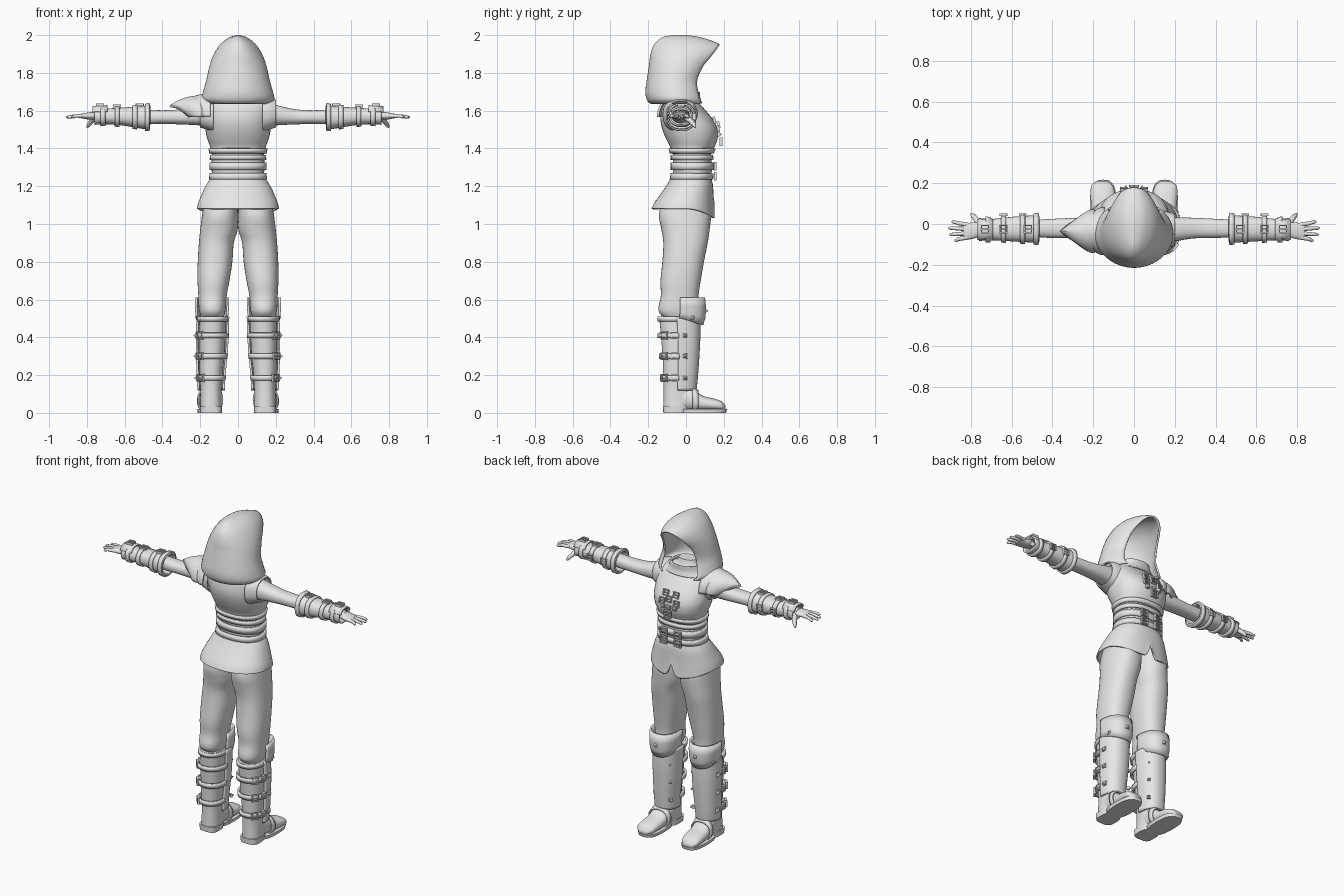
import bpy, bmesh, math
from mathutils import Vector, Matrix

cube = bpy.data.objects.get("Cube")
if cube:
    bpy.data.objects.remove(cube)

grey = bpy.data.materials.new("plain_grey")
grey.use_nodes = True
grey.diffuse_color = (0.8, 0.8, 0.8, 1)
grey.node_tree.nodes["Principled BSDF"].inputs["Base Color"].default_value = (0.8, 0.8, 0.8, 1)


def finish(name, bm, mirror=False, thick=0, angle=40):
    bmesh.ops.remove_doubles(bm, verts=bm.verts, dist=1e-5)
    bmesh.ops.recalc_face_normals(bm, faces=bm.faces)
    me = bpy.data.meshes.new(name)
    bm.to_mesh(me)
    bm.free()
    me.materials.append(grey)
    me.polygons.foreach_set("use_smooth", [True] * len(me.polygons))
    me.set_sharp_from_angle(angle=math.radians(angle))
    ob = bpy.data.objects.new(name, me)
    bpy.context.collection.objects.link(ob)
    if thick:
        mod = ob.modifiers.new("thickness", 'SOLIDIFY')
        mod.thickness = thick
        mod.offset = 0
    if mirror:
        mod = ob.modifiers.new("mirror", 'MIRROR')
        mod.use_mirror_merge = False
    return ob


def skin(bm, rows, closed=True, caps=True):
    """Skin a list of point rows with quads."""
    vs = [[bm.verts.new(p) for p in row] for row in rows]
    n = len(rows[0])
    for a, b in zip(vs, vs[1:]):
        for i in range(n if closed else n - 1):
            j = (i + 1) % n
            bm.faces.new((a[i], a[j], b[j], b[i]))
    if caps and closed:
        bm.faces.new(vs[0])
        bm.faces.new(vs[-1])


def smooth(table, k=4):
    """Resample table rows with a Catmull-Rom spline."""
    t = [table[0]] + list(table) + [table[-1]]
    out = []
    for i in range(1, len(t) - 2):
        for s in range(k):
            u = s / k
            out.append([0.5 * (2 * b + (c - a) * u + (2 * a - 5 * b + 4 * c - d) * u * u
                               + (3 * b - a - 3 * c + d) * u ** 3)
                        for a, b, c, d in zip(*t[i - 1:i + 3])])
    return out + [list(table[-1])]


def oval(row, axis='z', p=2.3, n=40, arc=None, grow=0):
    """Superellipse ring from (level, u0, u1, v0, v1) across an axis."""
    h, u0, u1, v0, v1 = row
    a0, a1 = arc or (0, 2 * math.pi)
    pts = []
    for i in range(n + (1 if arc else 0)):
        t = a0 + (a1 - a0) * i / n
        c, s = math.cos(t), math.sin(t)
        u = (u0 + u1) / 2 + ((u1 - u0) / 2 + grow) * math.copysign(abs(c) ** (2 / p), c)
        v = (v0 + v1) / 2 + ((v1 - v0) / 2 + grow) * math.copysign(abs(s) ** (2 / p), s)
        pts.append({'z': (u, v, h), 'x': (h, u, v), 'y': (u, h, v)}[axis])
    return pts


def loft(name, table, axis='z', mirror=False, thick=0, arc=None, grow=0, k=4, p=2.3):
    bm = bmesh.new()
    rows = [oval(r, axis, p, arc=arc, grow=grow) for r in smooth(table, k)]
    skin(bm, rows, closed=not arc, caps=not thick)
    return finish(name, bm, mirror, thick)


def at(table, level):
    """Row of a table interpolated at a level."""
    for a, b in zip(table, table[1:]):
        if min(a[0], b[0]) <= level <= max(a[0], b[0]):
            u = (level - a[0]) / (b[0] - a[0])
            return [x + (y - x) * u for x, y in zip(a, b)]


def band(name, table, lo, hi, grow, **kw):
    return loft(name, [at(table, lo), at(table, hi)], grow=grow, k=1, thick=0.012, **kw)


def tube(bm, pts, radii, n=10):
    rows = []
    for i, p in enumerate(pts):
        d = Vector(pts[min(i + 1, len(pts) - 1)]) - Vector(pts[max(i - 1, 0)])
        q = d.to_track_quat('Z', 'Y')
        rows.append([Vector(p) + q @ Vector((radii[i] * math.cos(t), radii[i] * math.sin(t), 0))
                     for t in (2 * math.pi * j / n for j in range(n))])
    skin(bm, rows)


def fittings(name, items, mirror=False):
    """Buckles (square frames with a tongue) and pyramid studs."""
    bm = bmesh.new()
    for kind, loc, normal, size in items:
        m = Matrix.Translation(loc) @ Vector(normal).to_track_quat('Z', 'Y').to_matrix().to_4x4()
        if kind == 'stud':
            bmesh.ops.create_cone(bm, cap_ends=True, segments=4, radius1=size, radius2=size * .9,
                                  depth=.012, matrix=m @ Matrix.Rotation(math.pi / 4, 4, 'Z'))
            top = m @ Matrix.Translation((0, 0, .012)) @ Matrix.Rotation(math.pi / 4, 4, 'Z')
            bmesh.ops.create_cone(bm, cap_ends=True, segments=4, radius1=size * .7, radius2=.002,
                                  depth=.012, matrix=top)
        else:
            w = size * .3
            for x, y, sx, sy in ((size, 0, w, 2.3 * size), (-size, 0, w, 2.3 * size),
                                 (0, size, 2 * size, w), (0, -size, 2 * size, w),
                                 (0, 0, 2.4 * size, w)):
                bmesh.ops.create_cube(bm, size=1, matrix=m @ Matrix.Translation((x, y, 0))
                                      @ Matrix.Diagonal((sx, sy, .014, 1)))
    finish(name, bm, mirror, angle=20)


def body(rows):
    return [(z, -w, w, b, f) for z, w, b, f in rows]


# Hood: open horizontal arcs closing on a crest
hood = smooth([(1.64, .165, .08, -.185), (1.66, .187, .072, -.203), (1.70, .18, .062, -.21),
               (1.76, .163, .055, -.203), (1.84, .145, .085, -.191), (1.90, .122, .125, -.183),
               (1.95, .09, .155, -.163), (1.985, .045, .172, -.12), (1.996, 0, .177, -.06)])
rows = []
for z, w, f, b in hood:
    row = []
    for i in range(41):
        t = math.radians(42 + 276 * i / 40)
        y = b + (f - b) * (math.cos(t) + 1) / (math.cos(math.radians(42)) + 1)
        droop = .045 * max(0, (y + .03) / .2) ** 2 * max(0, (z - 1.64) / .36)
        row.append((w * math.sin(t), y, z - droop))
    rows.append(row)
bm = bmesh.new()
skin(bm, rows, closed=False)
finish("hood", bm, thick=.01, angle=60)

# Torso, collar and waist
vest = body([(1.37, .142, -.075, .135), (1.41, .148, -.085, .152), (1.45, .162, -.105, .167),
             (1.5, .173, -.125, .168), (1.55, .176, -.135, .145), (1.6, .178, -.13, .105),
             (1.64, .175, -.115, .07), (1.67, .12, -.09, .045), (1.69, .07, -.07, .03),
             (1.72, .055, -.06, .02)])
loft("vest", vest)
band("vest_hem", vest, 1.375, 1.40, .004)
loft("collar", body([(1.64, .12, -.1, .08), (1.67, .1, -.09, .07), (1.70, .09, -.085, .07)]), thick=.01)
waist = body([(1.40, .136, -.07, .13), (1.36, .138, -.07, .133), (1.3, .141, -.07, .138),
              (1.25, .138, -.07, .133), (1.2, .155, -.09, .133)])
loft("waist_wrap", waist)
for i, (lo, hi) in enumerate(((1.34, 1.365), (1.285, 1.325), (1.235, 1.268))):
    band(f"waist_belt_{i + 1}", waist, lo, hi, .005)

# Flared tunic skirt, longer and slit on the open side
rows = []
for r in smooth(body([(1.24, .14, -.075, .13), (1.2, .167, -.1, .138), (1.15, .19, -.135, .14),
                      (1.11, .206, -.163, .143), (1.08, .213, -.178, .147)])):
    k = ((1.24 - r[0]) / .16) ** 2
    row = []
    for x, y, z in oval(r, n=80):
        front = max(0, y / .147)
        slit = .08 * max(0, 1 - abs(x) / .03) if y > 0 else 0
        row.append((x, y, z + k * (slit - .05 * front ** 2)))
    rows.append(row)
bm = bmesh.new()
skin(bm, rows, caps=False)
finish("tunic_skirt", bm, thick=.01)

# Trousers and boots
loft("trouser_leg", [(1.14, 0, .175, -.12, .12), (1.05, 0, .19, -.143, .132),
                     (.97, .002, .2, -.13, .125), (.9, .022, .207, -.12, .115),
                     (.8, .03, .213, -.125, .095), (.7, .045, .214, -.135, .078),
                     (.62, .06, .21, -.133, .066), (.56, .064, .208, -.145, .066),
                     (.525, .07, .202, -.138, .06), (.49, .085, .19, -.1, .05)], mirror=True)
boot = [(.51, .062, .204, -.142, .06), (.4, .066, .207, -.132, .06), (.3, .072, .206, -.124, .055),
        (.2, .082, .203, -.12, .048), (.12, .086, .199, -.118, .04), (.015, .086, .2, -.12, .02)]
loft("boot_shaft", boot, mirror=True)
band("boot_cuff", boot, .485, .51, .004, mirror=True)
loft("boot_foot", [(-.06, .09, .196, .01, .13), (0, .088, .2, .012, .14), (.04, .088, .205, .012, .125),
                   (.09, .09, .21, .012, .09), (.15, .093, .213, .012, .075),
                   (.19, .105, .207, .012, .06), (.21, .13, .18, .015, .035)], 'y', mirror=True)
loft("boot_sole", [(0, .088, .213, -.03, .212), (.02, .085, .216, -.03, .217)], mirror=True, k=1, p=2.8)
loft("boot_heel", [(0, .086, .2, -.12, 0), (.035, .084, .202, -.122, 0)], mirror=True, k=1, p=3.5)
loft("instep_strap", [(.035, .088, .205, .012, .13), (.065, .09, .208, .012, .11)], 'y',
     mirror=True, k=1, grow=.006, thick=.008)

# Shin guards, knee plates, calf straps
front, back = (-.05, math.pi + .05), (math.pi, 2 * math.pi)
loft("shin_guard", boot[:5], mirror=True, arc=front, grow=.01, thick=.012)
rows = []
for r, s in ((( .61, .053, .222, -.13, .095), 0), ((.57, .053, .222, -.13, .1), .3),
             ((.53, .056, .22, -.13, .097), .65), ((.50, .06, .216, -.13, .085), 1)):
    rows.append([(x, y, z - s * .04 * max(0, (y + .02) / .12))
                 for x, y, z in oval(r, arc=(-.1, math.pi + .1))])
bm = bmesh.new()
skin(bm, rows, closed=False)
finish("knee_plate", bm, True, .012)
items = []
for z in (.41, .3, .185):
    band("calf_strap", boot, z - .014, z + .014, .012, mirror=True, arc=back)
    out = at(boot, z)[2]
    items += [('buckle', (out - .005, -.115, z), (.75, -.65, 0), .018),
              ('buckle', (out + .012, -.06, z), (1, 0, 0), .016),
              ('stud', (out + .012, -.005, z), (1, 0, 0), .02),
              ('stud', (out - .125, .04, z), (-.6, .8, 0), .014)]
items += [('stud', (.21, .035, .505), (.9, .45, 0), .02), ('stud', (.138, .1, .54), (0, 1, 0), .02)]
fittings("boot_fittings", items, True)

# Arms, armhole rims, bracers
loft("arm", [(.12, -.1, .04, 1.51, 1.645), (.2, -.085, .033, 1.522, 1.63), (.3, -.07, .03, 1.527, 1.608),
             (.4, -.068, .025, 1.53, 1.602), (.5, -.065, .02, 1.53, 1.605),
             (.77, -.055, .005, 1.552, 1.597)], 'x', True)
loft("armhole_rim", [(.13, -.12, .06, 1.49, 1.665), (.17, -.112, .055, 1.505, 1.66),
                     (.2, -.1, .045, 1.515, 1.653)], 'x', True, thick=.008)
bracer = [(.465, -.09, .042, 1.505, 1.628), (.5, -.086, .037, 1.508, 1.62), (.6, -.08, .03, 1.525, 1.612),
          (.69, -.075, .02, 1.533, 1.607), (.76, -.078, .024, 1.53, 1.61)]
loft("bracer", bracer, 'x', True, thick=.01)
for i, x in enumerate((.48, .545, .64, .715)):
    band("bracer_strap", bracer, x - .012, x + .012, .008, axis='x', mirror=True)
loft("wrist_guard", [(.69, -.08, .025, 1.53, 1.625), (.77, -.075, .02, 1.535, 1.62)], 'x', True,
     thick=.008, arc=(.3, math.pi - .3), k=1)
fittings("bracer_fittings",
         [('buckle', (x, -.025, z), (0, 0, 1), .018) for x, z in ((.52, 1.632), (.64, 1.625), (.73, 1.632))]
         + [('buckle', (x, .045, 1.57), (0, 1, 0), .016) for x in (.545, .64)], True)

# Hands
loft("palm", [(.74, -.055, 0, 1.555, 1.595), (.78, -.07, .008, 1.553, 1.592),
              (.815, -.076, .004, 1.557, 1.587), (.835, -.07, 0, 1.562, 1.582)], 'x', True)
bm = bmesh.new()
for y, tip in ((-.004, .895), (-.025, .91), (-.046, .905), (-.066, .88)):
    spread = (y + .035) * .25
    tube(bm, [(.815, y, 1.572), (.86, y + spread, 1.572), (tip - .008, y + 2 * spread, 1.566),
              (tip, y + 2 * spread, 1.565)], (.011, .0095, .008, .003))
tube(bm, [(.755, -.01, 1.57), (.775, .025, 1.545), (.79, .042, 1.525), (.798, .05, 1.512)],
     (.017, .014, .011, .005))
finish("fingers", bm, True)

# Layered pointed shoulder guard on one side
for name, x0, length, r0 in (("shoulder_guard_upper", -.145, .15, .112), ("shoulder_guard_lower", -.19, .165, .102)):
    rows = []
    for i in range(9):
        s = i / 8
        r = r0 - .05 * s ** 2.5
        rows.append([(x0 - length * s * (1 - .6 * abs(j) / 12), -.035 + r * math.sin(j * .135),
                      1.572 + r * math.cos(j * .135)) for j in range(-12, 13)])
    bm = bmesh.new()
    skin(bm, rows, closed=False)
    finish(name, bm, thick=.012)
    bm = bmesh.new()
    tube(bm, rows[-1], [.007] * 25, 8)
    finish(name + "_rim", bm)

# Chest and waist fastenings
chest = [('buckle', (x, y, z), (0, 1, .25), .016) for x, y, z in
         ((-.035, .15, 1.55), (.035, .15, 1.55), (-.05, .17, 1.505), (.05, .17, 1.505), (0, .172, 1.525))]
chest += [('stud', (x, .172, 1.475), (0, 1, 0), .018) for x in (-.04, 0, .04)]
chest += [('buckle', (0, .185, 1.435), (0, 1, 0), .02)]
fittings("chest_fittings", chest)
fittings("waist_fittings", [('buckle', (x, .155, z), (0, 1, 0), .02)
                            for z in (1.305, 1.252) for x in (-.05, .05)])
